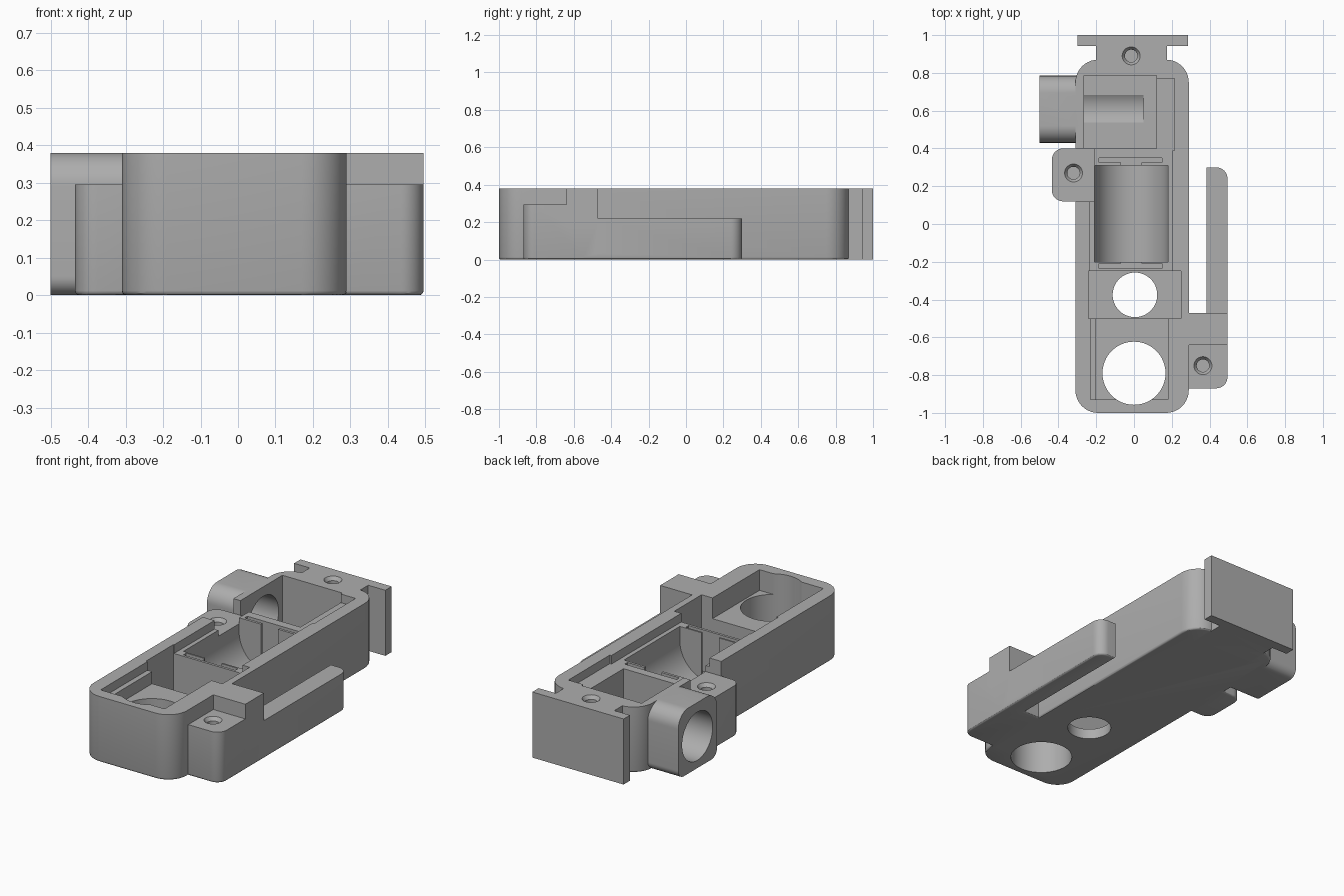
import bpy, bmesh, math
from mathutils import Matrix

old = bpy.data.objects.get("Cube")
if old:
    bpy.data.objects.remove(old, do_unlink=True)

grey = bpy.data.materials.new("plain_grey")
grey.use_nodes = True
tone = (0.42, 0.42, 0.42, 1)
grey.diffuse_color = tone
grey.node_tree.nodes["Principled BSDF"].inputs["Base Color"].default_value = tone


def finish(name, bm):
    bmesh.ops.recalc_face_normals(bm, faces=bm.faces)
    mesh = bpy.data.meshes.new(name)
    bm.to_mesh(mesh)
    bm.free()
    mesh.materials.append(grey)
    obj = bpy.data.objects.new(name, mesh)
    bpy.context.scene.collection.objects.link(obj)
    return obj


def outline(x0, x1, y0, y1, radii):
    """Rectangle outline; radii run front-left, front-right, back-right, back-left."""
    points = []
    corners = ((x0, y0, 1, 1), (x1, y0, -1, 1), (x1, y1, -1, -1), (x0, y1, 1, -1))
    for i, ((x, y, sx, sy), r) in enumerate(zip(corners, radii)):
        if r == 0:
            points.append((x, y))
            continue
        for k in range(11):
            a = math.pi * (1 + i / 2 + k / 20)
            points.append((x + sx * r + r * math.cos(a), y + sy * r + r * math.sin(a)))
    return points


def block(name, x, y, z, radii=(0, 0, 0, 0), foot=0):
    """Upright prism with optional rounded corners and a rounded foot."""
    bm = bmesh.new()
    face = bm.faces.new([bm.verts.new((*p, z[0])) for p in outline(*x, *y, radii)])
    top = bmesh.ops.extrude_face_region(bm, geom=[face], use_keep_orig=True)["geom"]
    for v in top:
        if isinstance(v, bmesh.types.BMVert):
            v.co.z = z[1]
    if foot:
        bmesh.ops.recalc_face_normals(bm, faces=bm.faces)
        edges = [e for e in bm.edges if all(v.co.z < z[0] + 1e-5 for v in e.verts)]
        bmesh.ops.bevel(bm, geom=edges, offset=foot, segments=3, profile=0.5, affect='EDGES')
    return finish(name, bm)


def rod(name, centre, r, length, axis='Z', r_top=None):
    bm = bmesh.new()
    turn = {'Z': Matrix(), 'X': Matrix.Rotation(math.pi / 2, 4, 'Y'),
            'Y': Matrix.Rotation(math.pi / 2, 4, 'X')}[axis]
    bmesh.ops.create_cone(bm, cap_ends=True, segments=64, radius1=r,
                          radius2=r if r_top is None else r_top, depth=length,
                          matrix=Matrix.Translation(centre) @ turn)
    return finish(name, bm)


def combine(target, tool, operation):
    mod = target.modifiers.new(tool.name, 'BOOLEAN')
    mod.operation, mod.solver, mod.object = operation, 'EXACT', tool
    bpy.context.view_layer.update()
    with bpy.context.temp_override(object=target, active_object=target,
                                   selected_objects=[target]):
        bpy.ops.object.modifier_apply(modifier=mod.name)
    bpy.data.objects.remove(tool, do_unlink=True)


TOP, LEDGE, STEP, FLOOR = 0.38, 0.33, 0.295, 0.06
OVER = 0.5

# Outer shell
housing = block("housing", (-0.31, 0.29), (-1, 0.87), (0, TOP), (0.12,) * 4, 0.012)

# Side tube: rounded outline turned to run along x
tube = block("side_tube", (0, TOP), (0.43, 0.785), (-0.5, -0.28), (0.05, 0.09, 0.09, 0.05))
for v in tube.data.vertices:
    v.co = (v.co.z, v.co.y, v.co.x)
tube.data.flip_normals()

solids = [
    tube,
    block("bracket_neck", (-0.2, 0.175), (0.7, 0.96), (0, TOP)),
    block("bracket_plate", (-0.3, 0.285), (0.942, 1), (0, TOP)),
    block("left_boss", (-0.435, -0.25), (0.12, 0.4), (0, STEP), (0.06, 0, 0, 0.06), 0.012),
    block("right_boss", (0.25, 0.495), (-0.87, -0.47), (0, STEP), (0, 0.06, 0, 0), 0.012),
    block("right_step", (0.25, 0.495), (-0.64, -0.47), (0.2, TOP)),
    block("right_arm", (0.385, 0.495), (-0.55, 0.3), (0, 0.22), (0, 0, 0.06, 0), 0.012),
]
for solid in solids:
    combine(housing, solid, 'UNION')

cutters = [
    # Shallow lid ledges
    block("front_ledge", (-0.23, 0.18), (-0.93, -0.45), (LEDGE, OVER)),
    block("middle_ledge", (-0.235, 0.205), (-0.3, 0.4), (LEDGE, OVER)),
    block("rear_ledge", (0.05, 0.215), (0.39, 0.77), (LEDGE, OVER)),
    block("boss_notch", (-0.5, -0.21), (0.12, 0.4), (STEP, OVER)),
    # Pockets
    block("front_pocket", (-0.2, 0.18), (-0.93, -0.45), (0.26, OVER)),
    block("middle_pocket", (-0.24, 0.25), (-0.5, -0.25), (FLOOR, OVER)),
    block("rear_pocket", (-0.265, 0.12), (0.4, 0.785), (0.065, OVER)),
    # Round-bottomed motor bay
    rod("bay_round", (-0.015, 0.055, 0.25), 0.195, 0.51, 'Y'),
    block("bay_walls", (-0.21, 0.18), (-0.2, 0.31), (0.25, OVER)),
    # Openings
    rod("tube_bore", (-0.25, 0.61, 0.185), 0.14, 0.6, 'X'),
    rod("large_hole", (0, -0.79, 0.2), 0.167, 0.8),
    rod("small_hole", (0.005, -0.375, 0.2), 0.118, 0.8),
]

# Thin clip slots at both ends of the bay, each opening into it
for slot, gap in (((0.325, 0.35), (0.3, 0.33)), ((-0.235, -0.21), (-0.215, -0.19))):
    cutters.append(block("clip_slot", (-0.185, 0.148), slot, (0.09, OVER)))
    cutters.append(block("clip_gap", (-0.07, 0.04), gap, (0.09, OVER)))

# Blind screw holes with countersinks
for x, y, z in ((-0.015, 0.89, TOP), (-0.32, 0.27, STEP), (0.365, -0.75, STEP)):
    cutters.append(rod("screw_hole", (x, y, z - 0.08), 0.033, 0.26))
    cutters.append(rod("countersink", (x, y, z), 0.033, 0.04, 'Z', 0.062))

for cutter in cutters:
    combine(housing, cutter, 'DIFFERENCE')

# Smooth curved walls, sharp edges kept
bpy.ops.object.select_all(action='DESELECT')
housing.select_set(True)
bpy.context.view_layer.objects.active = housing
bpy.ops.object.shade_smooth_by_angle(angle=math.radians(30))
